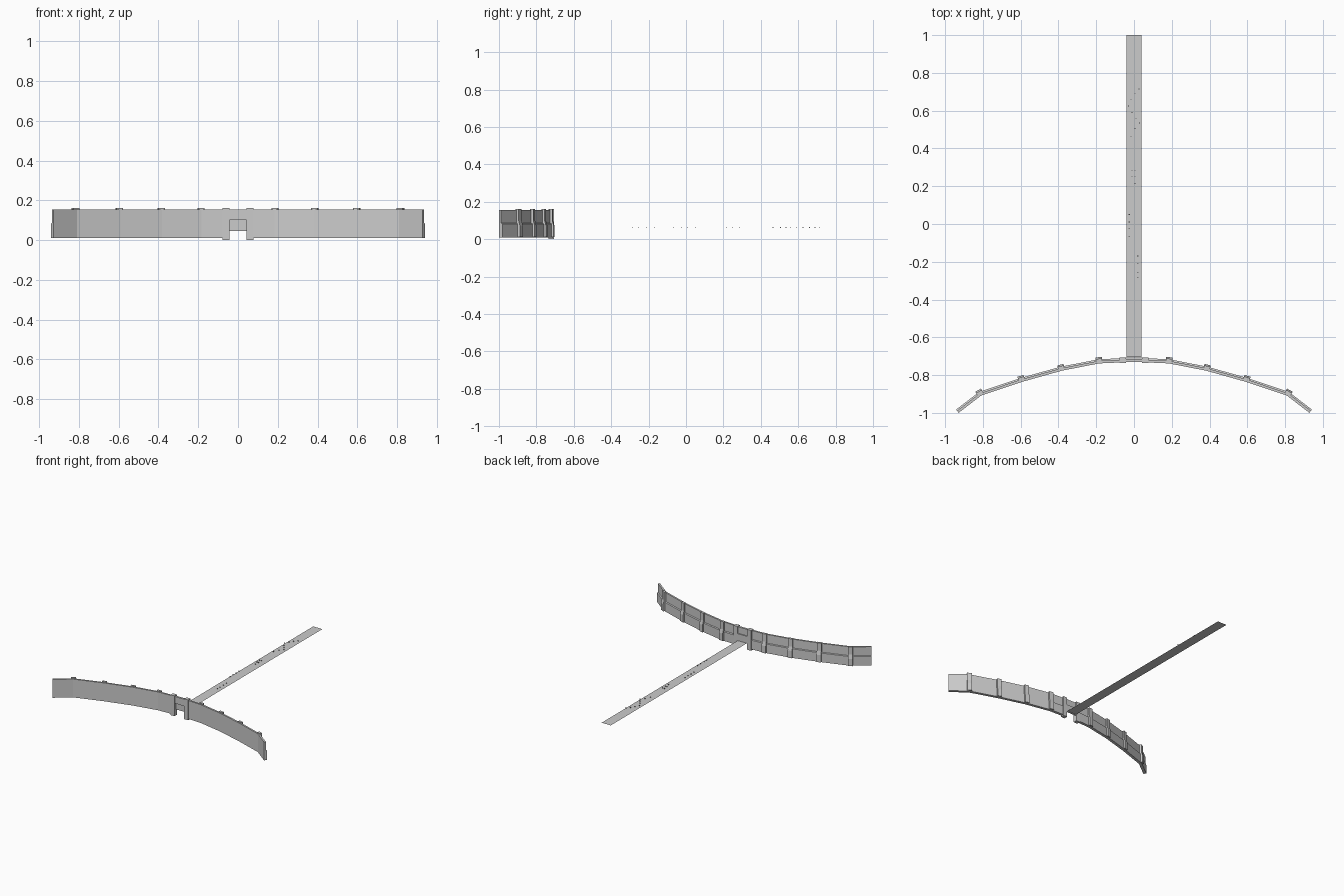
import bpy, bmesh
from mathutils import Vector

if "Cube" in bpy.data.objects:
    bpy.data.objects.remove(bpy.data.objects["Cube"])


def finish(bm, name, mirror=False):
    bmesh.ops.recalc_face_normals(bm, faces=bm.faces)
    me = bpy.data.meshes.new(name)
    bm.to_mesh(me)
    bm.free()
    ob = bpy.data.objects.new(name, me)
    bpy.context.collection.objects.link(ob)
    if mirror:
        ob.modifiers.new("Mirror", 'MIRROR').use_axis[0] = True
    return ob


def box(bm, x0, x1, y0, y1, z0, z1):
    m = bmesh.ops.create_cube(bm, size=1)["verts"]
    for v in m:
        v.co = Vector((x1 if v.co.x > 0 else x0,
                       y1 if v.co.y > 0 else y0,
                       z1 if v.co.z > 0 else z0))


def sweep(bm, stations, profile):
    # stations: (point, backward direction); profile: (offset, z)
    rings = [[bm.verts.new((p.x + n.x * o, p.y + n.y * o, z)) for o, z in profile]
             for p, n in stations]
    k = len(profile)
    for a, b in zip(rings, rings[1:]):
        for i in range(k):
            j = (i + 1) % k
            bm.faces.new((a[i], a[j], b[j], b[i]))
    bm.faces.new(rings[0])
    bm.faces.new(rings[-1][::-1])


# Plan of the right half of the wall
pts = [Vector(p) for p in ((0.045, -0.721), (0.185, -0.727), (0.385, -0.766),
                           (0.595, -0.825), (0.815, -0.899), (0.935, -0.991))]
dirs = [(b - a).normalized() for a, b in zip(pts, pts[1:])]
tang = [dirs[0]] + [(a + b).normalized() for a, b in zip(dirs, dirs[1:])] + [dirs[-1]]
norm = [Vector((-t.y, t.x)) for t in tang]

# Curved wall with a ledge on its rear face
bm = bmesh.new()
sweep(bm, list(zip(pts, norm)), [(-0.011, 0.01), (0.011, 0.01), (0.011, 0.082),
                                 (0.003, 0.086), (0.003, 0.155), (-0.011, 0.155)])
finish(bm, "curved_wall", True)

# Buttresses on the rear at each bend
bm = bmesh.new()
for p, t, n in list(zip(pts, tang, norm))[1:-1]:
    sweep(bm, [(p - t * 0.017, n), (p + t * 0.017, n)],
          [(-0.004, 0.012), (0.022, 0.012), (0.022, 0.07),
           (0.014, 0.1), (0.014, 0.161), (-0.004, 0.161)])
finish(bm, "buttresses", True)

# Gate posts
bm = bmesh.new()
box(bm, 0.043, 0.077, -0.736, -0.706, 0, 0.161)
finish(bm, "gate_posts", True)

# Lintel and recessed door
bm = bmesh.new()
box(bm, -0.045, 0.045, -0.731, -0.715, 0.1, 0.155)
finish(bm, "lintel")
bm = bmesh.new()
box(bm, -0.045, 0.045, -0.715, -0.707, 0.046, 0.104)
finish(bm, "gate_door")

# Flat road, two strips wide
bm = bmesh.new()
bmesh.ops.create_grid(bm, x_segments=2, y_segments=1, size=1)
for v in bm.verts:
    v.co = Vector((v.co.x * 0.04, 0.1475 + v.co.y * 0.8525, 0.05))
finish(bm, "road")

# Small markers floating over the road
marks = [(0.02, -0.285), (0.02, -0.255), (0.02, -0.21), (0.02, -0.17),
         (-0.025, -0.065), (-0.025, -0.025), (-0.025, 0.01), (-0.025, 0.05),
         (0.005, 0.215), (-0.01, 0.25), (0.005, 0.25), (-0.01, 0.285), (0.005, 0.285),
         (-0.015, 0.465), (0.005, 0.505), (0.03, 0.535), (0.01, 0.56), (-0.01, 0.59),
         (-0.03, 0.625), (-0.015, 0.66), (0.005, 0.69), (0.027, 0.715)]
bm = bmesh.new()
for x, y in marks:
    box(bm, x - 0.003, x + 0.003, y - 0.002, y + 0.002, 0.06, 0.066)
finish(bm, "road_markers")
